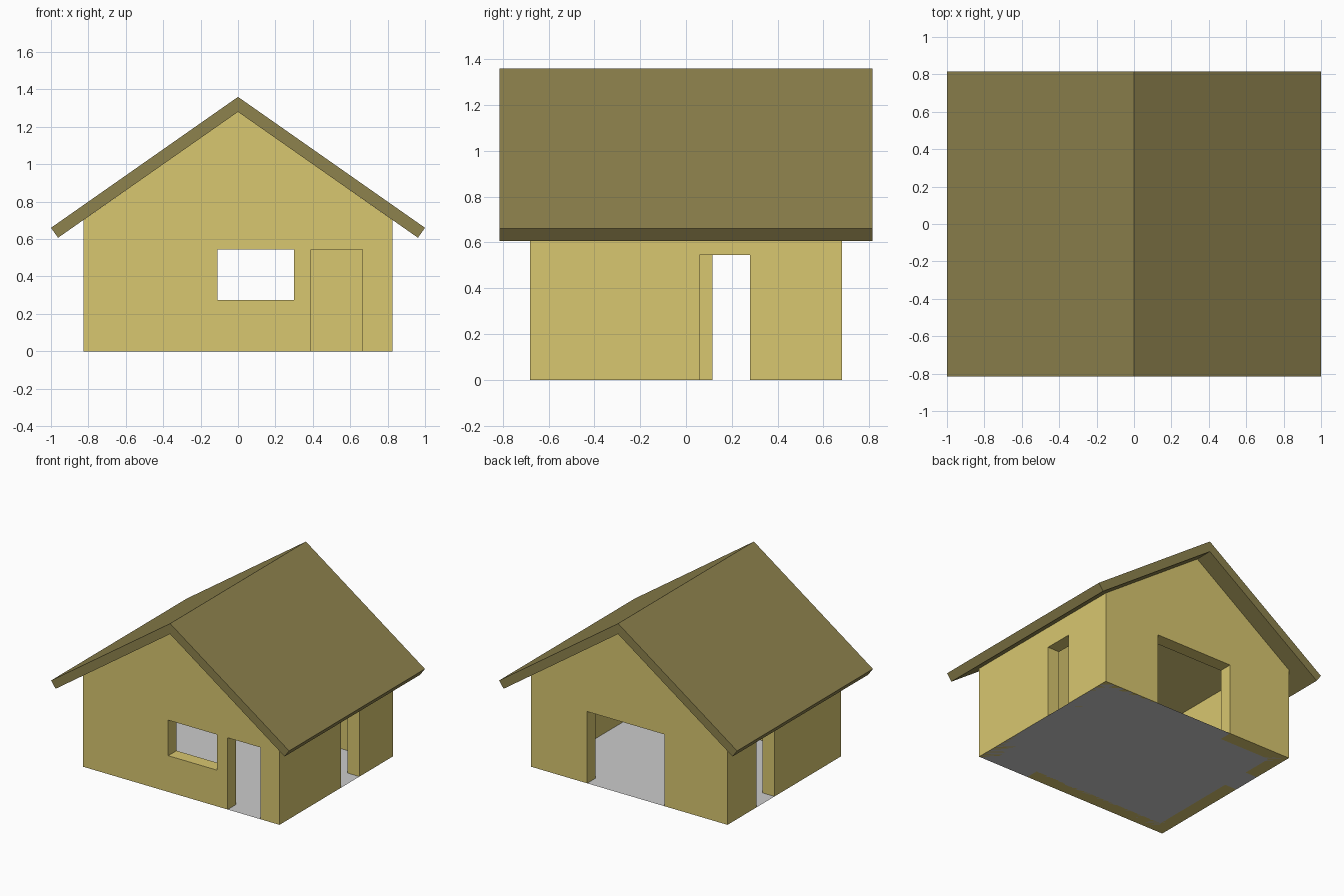
import bpy, bmesh
from mathutils import Matrix, Vector
from math import pi

if "Cube" in bpy.data.objects:
    bpy.data.objects.remove(bpy.data.objects["Cube"])

W, D = 0.825, 0.68        # half width and half depth of the walls
T = 0.10                  # wall thickness
SLOPE = 0.70
RIDGE = 1.28              # underside of the roof ridge


def material(name, rgb):
    m = bpy.data.materials.new(name)
    m.diffuse_color = (*rgb, 1)
    m.use_nodes = True
    m.node_tree.nodes["Principled BSDF"].inputs["Base Color"].default_value = m.diffuse_color
    return m


wall_mat = material("wall yellow", (0.69, 0.57, 0.16))
roof_mat = material("roof olive", (0.27, 0.225, 0.075))
frame_mat = material("frame red", (0.48, 0.13, 0.13))


def finish(name, bm, mat=None):
    bmesh.ops.recalc_face_normals(bm, faces=bm.faces[:])
    me = bpy.data.meshes.new(name)
    bm.to_mesh(me)
    bm.free()
    ob = bpy.data.objects.new(name, me)
    bpy.context.collection.objects.link(ob)
    if mat:
        me.materials.append(mat)
    return ob


def extrude_profile(name, pts, half, mat):
    """Extrude an x-z profile along y, symmetric about y = 0."""
    bm = bmesh.new()
    face = bm.faces.new([bm.verts.new((x, -half, z)) for x, z in pts])
    out = bmesh.ops.extrude_face_region(bm, geom=[face])["geom"]
    vs = [v for v in out if isinstance(v, bmesh.types.BMVert)]
    bmesh.ops.translate(bm, verts=vs, vec=(0, 2 * half, 0))
    return finish(name, bm, mat)


def box(name, lo, hi):
    bm = bmesh.new()
    lo, hi = Vector(lo), Vector(hi)
    bmesh.ops.create_cube(bm, size=1, matrix=Matrix.Translation((lo + hi) / 2)
                          @ Matrix.Diagonal((*(hi - lo), 1)))
    return finish(name, bm)


def cut(ob, cutter):
    mod = ob.modifiers.new("cut", "BOOLEAN")
    mod.operation, mod.object, mod.solver = "DIFFERENCE", cutter, "EXACT"
    bpy.context.view_layer.objects.active = ob
    bpy.ops.object.modifier_apply(modifier=mod.name)
    bpy.data.objects.remove(cutter)


# wall shell: gabled prism hollowed right through
eave = RIDGE - SLOPE * W
walls = extrude_profile("walls", [(-W, 0), (W, 0), (W, eave), (0, RIDGE), (-W, eave)], D, wall_mat)
cut(walls, box("hollow", (-W + T, -D + T, -1), (W - T, D - T, 3)))


def opening(name, side, a, b, z0, z1, border=0.027, depth=0.036):
    """Cut an opening between a and b in one wall and fit a recessed frame."""
    along_x = side in ("front", "back")
    sign = -1 if side in ("front", "left") else 1
    outer = D if along_x else W
    mid = sign * (outer - T / 2)
    low = z0 if z0 > 0 else -0.2
    n0, n1 = mid - T, mid + T
    if along_x:
        cut(walls, box("cutter", (a, n0, low), (b, n1, z1)))
    else:
        cut(walls, box("cutter", (n0, a, low), (n1, b, z1)))
    # frame: rectangle, inset border, extruded to depth
    bm = bmesh.new()
    rect = [(a, z0), (b, z0), (b, z1), (a, z1)]
    n = mid - depth / 2
    face = bm.faces.new([bm.verts.new((u, n, z) if along_x else (n, u, z)) for u, z in rect])
    bmesh.ops.inset_region(bm, faces=[face], thickness=border, use_even_offset=True)
    bmesh.ops.delete(bm, geom=[face], context="FACES")
    out = bmesh.ops.extrude_face_region(bm, geom=bm.faces[:])["geom"]
    vs = [v for v in out if isinstance(v, bmesh.types.BMVert)]
    bmesh.ops.translate(bm, verts=vs, vec=(0, depth, 0) if along_x else (depth, 0, 0))
    finish(name, bm, frame_mat)


TOP = 0.545
opening("front_window_frame", "front", -0.11, 0.30, 0.275, TOP)
opening("front_door_frame", "front", 0.39, 0.665, 0, TOP)
opening("right_door_frame", "right", 0.06, 0.28, 0, TOP)
opening("left_door_frame", "left", 0.115, 0.335, 0, TOP)
opening("back_opening_frame", "back", -0.295, 0.355, 0, TOP)

# roof: chevron slab with square-cut eaves
extrude_profile("roof", [(0, 1.36), (1, 0.66), (0.962, 0.607), (0, RIDGE),
                         (-0.962, 0.607), (-1, 0.66)], 0.815, roof_mat)

# floor sheet
bm = bmesh.new()
bmesh.ops.create_grid(bm, x_segments=1, y_segments=1, size=1, matrix=Matrix.Diagonal((W, D, 1, 1)))
finish("floor", bm)
